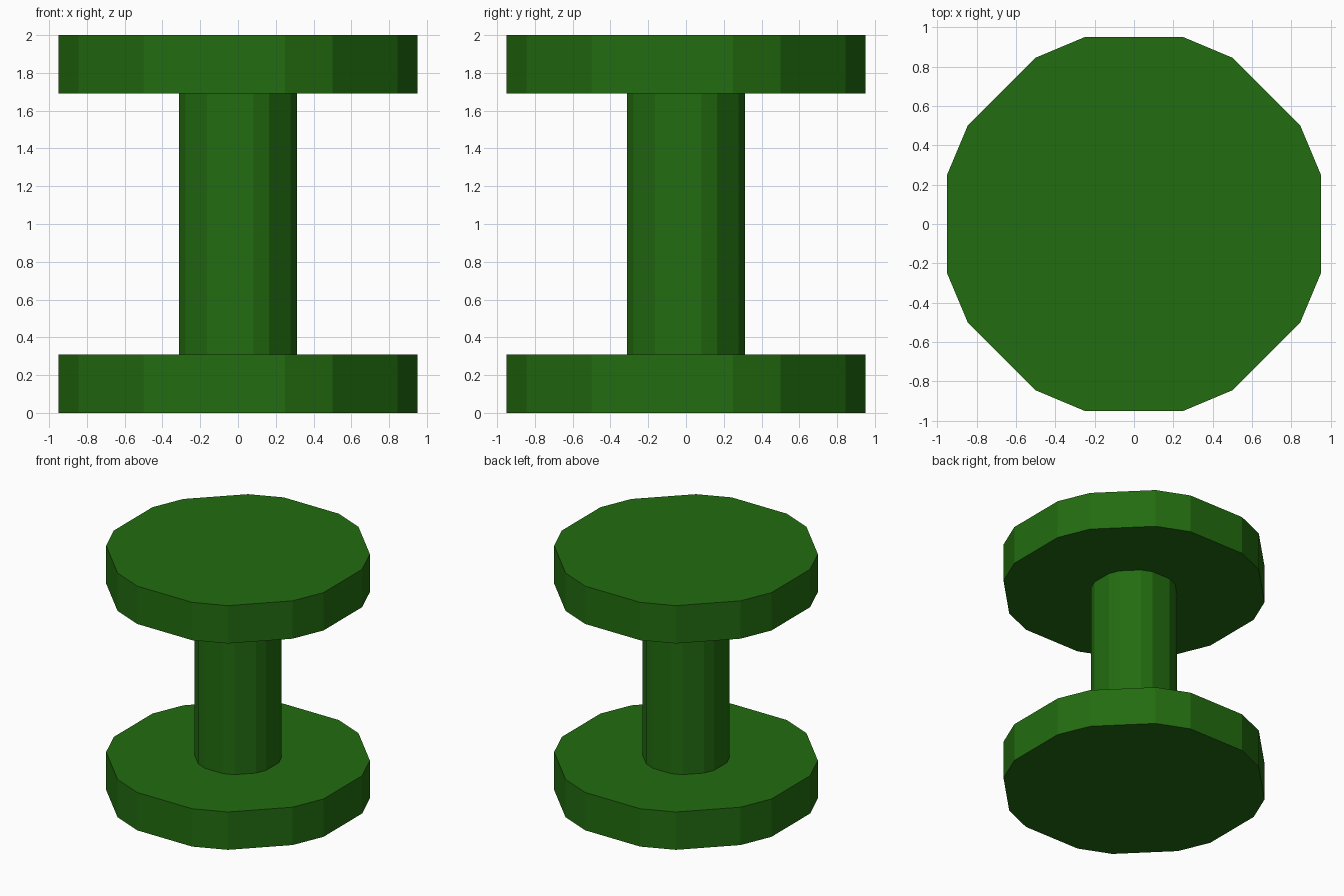
import bpy, bmesh

if "Cube" in bpy.data.objects:
    bpy.data.objects.remove(bpy.data.objects["Cube"])

green = bpy.data.materials.new("green")
green.diffuse_color = (0.016, 0.15, 0.005, 1)
green.use_nodes = True
green.node_tree.nodes["Principled BSDF"].inputs["Base Color"].default_value = green.diffuse_color

# One quadrant of the rounded-square outline; the rest follows by quarter turns
QUADRANT = [(0.95, 0.25), (0.845, 0.5), (0.5, 0.845), (0.25, 0.95)]


def outline(scale):
    pts, quad = [], QUADRANT
    for _ in range(4):
        pts += [(x * scale, y * scale) for x, y in quad]
        quad = [(-y, x) for x, y in quad]
    return pts


def prism(name, scale, z0, z1):
    bm = bmesh.new()
    face = bm.faces.new([bm.verts.new((x, y, z0)) for x, y in outline(scale)])
    ext = bmesh.ops.extrude_face_region(bm, geom=[face], use_keep_orig=True)
    top = [v for v in ext["geom"] if isinstance(v, bmesh.types.BMVert)]
    bmesh.ops.translate(bm, verts=top, vec=(0, 0, z1 - z0))
    bmesh.ops.recalc_face_normals(bm, faces=bm.faces)
    mesh = bpy.data.meshes.new(name)
    bm.to_mesh(mesh)
    bm.free()
    mesh.materials.append(green)
    obj = bpy.data.objects.new(name, mesh)
    bpy.context.collection.objects.link(obj)
    return obj


# Two wide discs joined by a slim column of the same outline
prism("bottom_disc", 1.0, 0.0, 0.31)
prism("column", 0.33, 0.31, 1.69)
prism("top_disc", 1.0, 1.69, 2.0)
